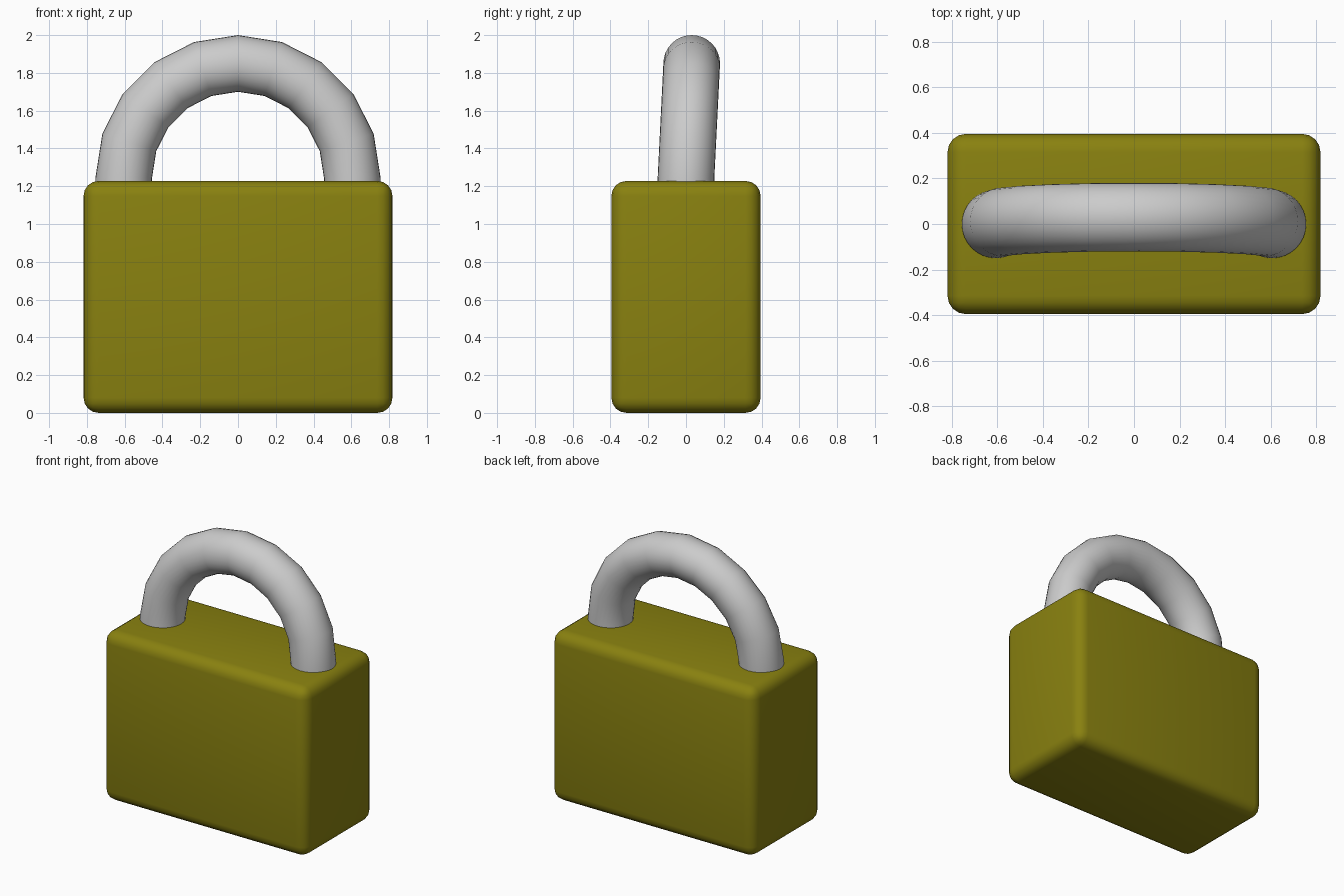
import bpy, bmesh
from math import sin, cos, pi, radians
from mathutils import Vector

if "Cube" in bpy.data.objects:
    bpy.data.objects.remove(bpy.data.objects["Cube"])

def finish(bm, name, angle):
    bmesh.ops.recalc_face_normals(bm, faces=bm.faces)
    mesh = bpy.data.meshes.new(name)
    bm.to_mesh(mesh)
    bm.free()
    obj = bpy.data.objects.new(name, mesh)
    bpy.context.collection.objects.link(obj)
    bpy.ops.object.select_all(action='DESELECT')
    obj.select_set(True)
    bpy.context.view_layer.objects.active = obj
    bpy.ops.object.shade_smooth_by_angle(angle=radians(angle))
    return obj

# Lock body: block with rounded edges
W, D, H = 1.635, 0.79, 1.228
bm = bmesh.new()
bmesh.ops.create_cube(bm, size=1)
for v in bm.verts:
    v.co = Vector((v.co.x * W, v.co.y * D, (v.co.z + 0.5) * H))
bmesh.ops.bevel(bm, geom=bm.edges[:], offset=0.08, segments=4, profile=0.5, affect='EDGES')
body = finish(bm, "lock_body", 40)
mat = bpy.data.materials.new("olive_brass")
mat.diffuse_color = (0.25, 0.22, 0.005, 1)
mat.use_nodes = True
mat.node_tree.nodes["Principled BSDF"].inputs["Base Color"].default_value = mat.diffuse_color
body.data.materials.append(mat)

# Shackle: half ring in 18 degree steps, leaning back, with legs sunk in the body
R, r, SIDES, BASE, LEAN = 0.605, 0.15, 32, 1.245, 0.05
stations = [(0, -0.15)] + [(pi * i / 10, 0) for i in range(11)] + [(pi, -0.15)]
bm = bmesh.new()
rings = []
for a, drop in stations:
    ring = []
    for k in range(SIDES):
        t = 2 * pi * k / SIDES
        rad = R + r * cos(t)
        z = rad * sin(a)
        ring.append(bm.verts.new((rad * cos(a), r * sin(t) + LEAN * min(z, R), BASE + z + drop)))
    rings.append(ring)
for p, q in zip(rings, rings[1:]):
    for k in range(SIDES):
        n = (k + 1) % SIDES
        bm.faces.new((p[k], p[n], q[n], q[k]))
bm.faces.new(rings[0])
bm.faces.new(rings[-1])
finish(bm, "shackle", 40)
